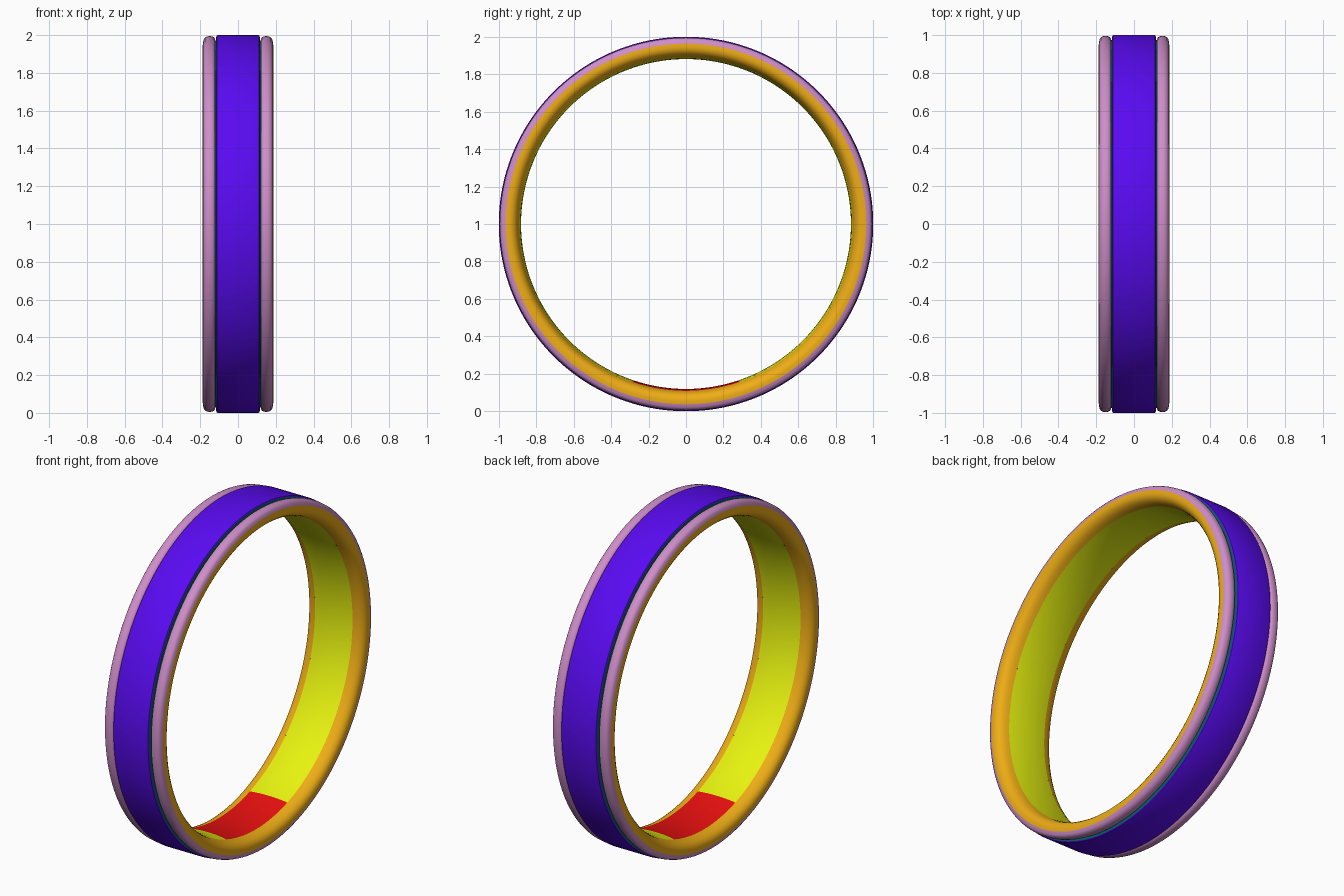
import bpy, bmesh
from math import sin, cos, radians, tau

if "Cube" in bpy.data.objects:
    bpy.data.objects.remove(bpy.data.objects["Cube"])


def material(name, rgb):
    m = bpy.data.materials.new(name)
    m.diffuse_color = (*rgb, 1)
    m.use_nodes = True
    m.node_tree.nodes["Principled BSDF"].inputs["Base Color"].default_value = m.diffuse_color
    return m


def mirrored(profile):
    # same strip on the -x side, reversed so that normals stay outward
    return [(-x, r) for x, r in reversed(profile)]


def ring(name, profiles, mat, start=0, end=360, segments=192):
    """Sweep (x, radius) profiles around the x axis; angle 0 is the bottom."""
    bm = bmesh.new()
    full = end - start >= 360
    count = segments if full else segments + 1
    for profile in profiles:
        rows = []
        for x, r in profile:
            row = []
            for j in range(count):
                a = radians(start + (end - start) * j / segments)
                row.append(bm.verts.new((x, r * sin(a), 1 - r * cos(a))))
            rows.append(row)
        for p, q in zip(rows, rows[1:]):
            for j in range(segments):
                k = (j + 1) % count
                bm.faces.new((p[j], p[k], q[k], q[j]))
    mesh = bpy.data.meshes.new(name)
    bm.to_mesh(mesh)
    bm.free()
    obj = bpy.data.objects.new(name, mesh)
    bpy.context.collection.objects.link(obj)
    mesh.materials.append(mat)
    bpy.ops.object.select_all(action='DESELECT')
    obj.select_set(True)
    bpy.context.view_layer.objects.active = obj
    bpy.ops.object.shade_smooth_by_angle(angle=radians(35))
    return obj


# outer band with softened edges
half_band = [(0.107, 1.0), (0.112, 0.998), (0.115, 0.993)]
ring("outer_band", [mirrored(half_band) + half_band],
     material("violet", (0.10, 0.003, 0.88)))

# narrow grooves either side of the band
groove = [(0.115, 0.993), (0.116, 0.972), (0.121, 0.972)]
ring("grooves", [groove, mirrored(groove)], material("teal", (0.0, 0.12, 0.12)))

# rounded outer rims
rim = [(0.121, 0.972), (0.122, 0.981), (0.127, 0.988), (0.137, 0.993), (0.150, 0.995),
       (0.163, 0.993), (0.174, 0.988), (0.181, 0.979), (0.185, 0.963)]
ring("outer_rims", [rim, mirrored(rim)], material("pink", (0.62, 0.27, 0.58)))

# rounded side edges leading to the inside
side = [(0.185, 0.963), (0.187, 0.945), (0.184, 0.929), (0.175, 0.914),
        (0.160, 0.903), (0.143, 0.896), (0.122, 0.891)]
ring("side_edges", [side, mirrored(side)], material("orange", (0.86, 0.42, 0.008)))

# gently domed inner lining, with a red plate at the bottom
lining = [(0.122, 0.891), (0.09, 0.886), (0.045, 0.882), (0, 0.881),
          (-0.045, 0.882), (-0.09, 0.886), (-0.122, 0.891)]
PLATE = 18.6
ring("inner_lining", [lining], material("yellow", (0.80, 0.90, 0.005)),
     PLATE, 360 - PLATE)
ring("inner_plate", [lining], material("red", (0.82, 0.005, 0.005)),
     -PLATE, PLATE, segments=24)
